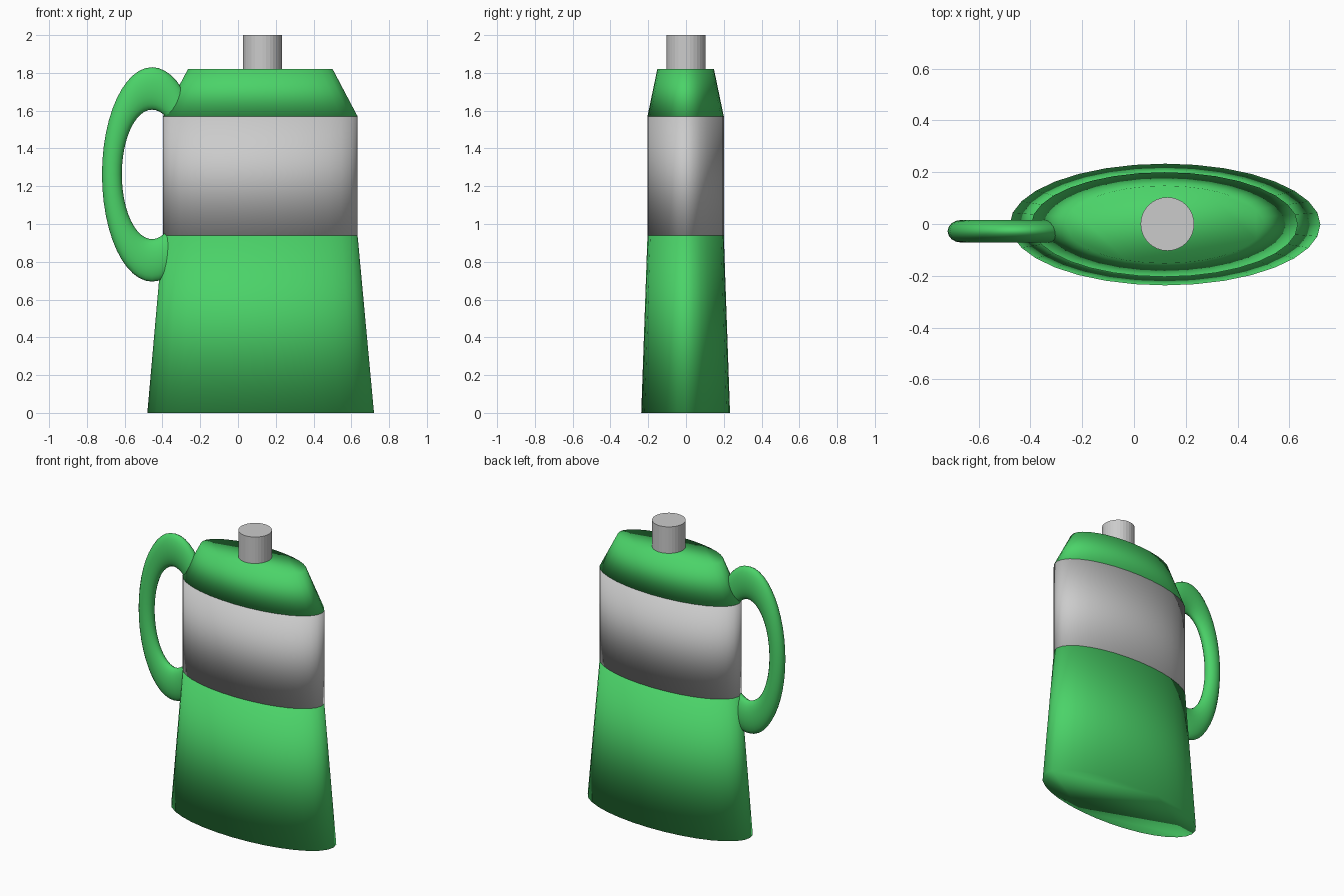
import bpy
import math

if "Cube" in bpy.data.objects:
    bpy.data.objects.remove(bpy.data.objects["Cube"])

CX = 0.118  # shared centre line of the flask body

green = bpy.data.materials.new("green")
green.diffuse_color = (0.07, 0.65, 0.14, 1)
green.use_nodes = True
green.node_tree.nodes["Principled BSDF"].inputs["Base Color"].default_value = green.diffuse_color


def finish(name, mat=None, smooth=True):
    ob = bpy.context.object
    ob.name = name
    if mat:
        ob.data.materials.append(mat)
    if smooth:
        bpy.ops.object.shade_smooth()
    return ob


def tapered_section(name, z0, z1, low, high, mat=None):
    """Elliptic frustum; low and high are (centre x, x radius, y radius)."""
    bpy.ops.mesh.primitive_cylinder_add(vertices=32, radius=1, depth=2)
    ob = finish(name, mat)
    for v in ob.data.vertices:
        cx, rx, ry = high if v.co.z > 0 else low
        z = z1 if v.co.z > 0 else z0
        v.co = (cx + v.co.x * rx, v.co.y * ry - 0.002, z)
    return ob


# Flask body: flared base, grey band, sloping shoulder
foot = (0.12, 0.60, 0.235)
waist = (CX, 0.515, 0.202)
rim = (CX, 0.383, 0.15)
tapered_section("base", 0, 0.94, foot, waist, green)
tapered_section("middle_band", 0.94, 1.57, waist, waist)
tapered_section("shoulder", 1.57, 1.82, waist, rim, green)

# Spout stub
bpy.ops.mesh.primitive_cylinder_add(vertices=32, radius=0.1035, depth=0.2,
                                    location=(0.129, 0, 1.90))
finish("spout", smooth=False)

# Handle: stretched ring whose inner side is buried in the body
bpy.ops.mesh.primitive_torus_add(major_radius=0.802, minor_radius=0.198,
                                 major_segments=48, minor_segments=16,
                                 location=(-0.455, -0.028, 1.2625),
                                 rotation=(math.pi / 2, 0, 0))
handle = finish("handle", green)
handle.scale = (0.265, 0.5675, 0.22)
